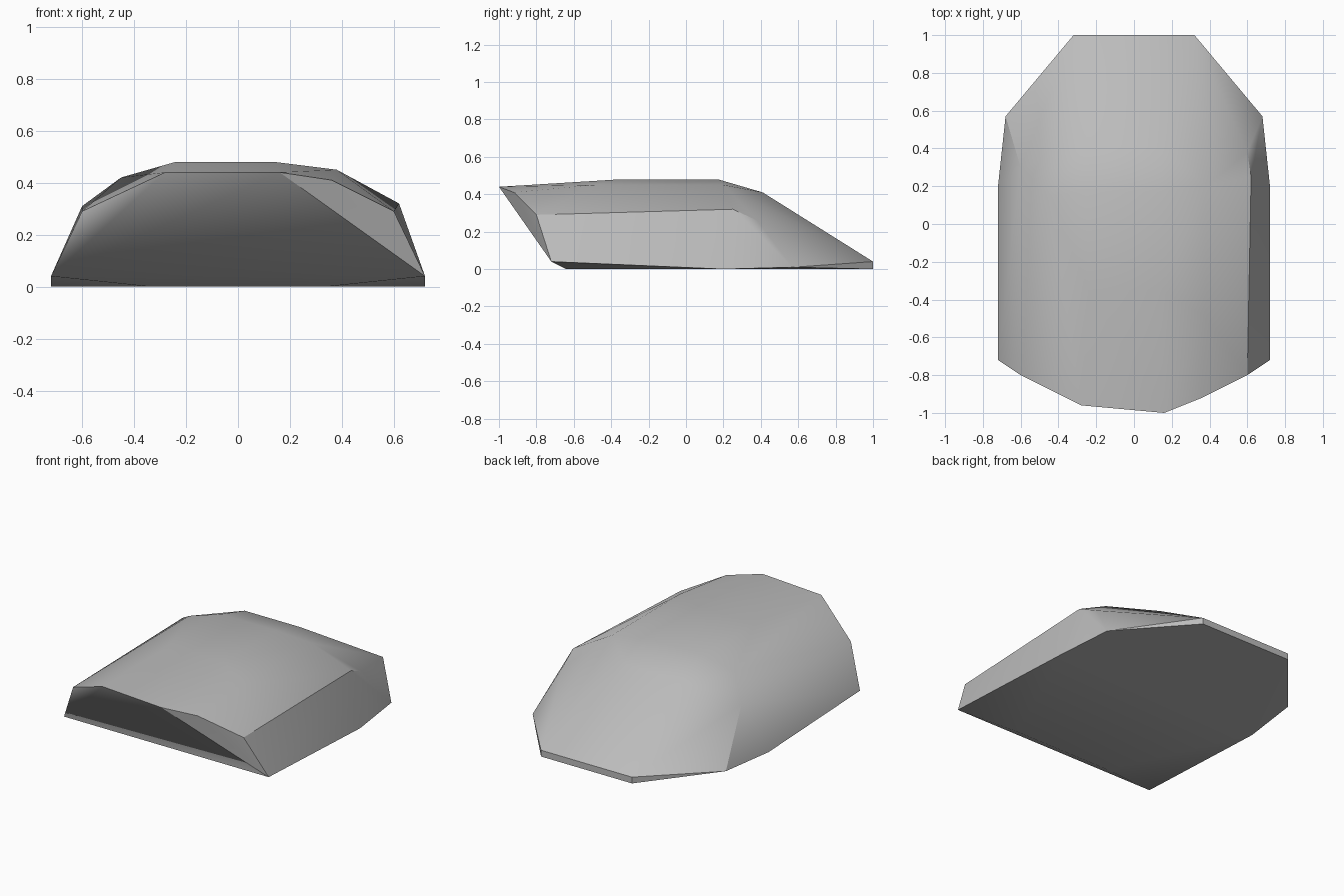
import bpy
import bmesh
import math

# Remove the default cube only
cube = bpy.data.objects.get("Cube")
if cube:
    bpy.data.objects.remove(cube, do_unlink=True)


def make_material(name, colour):
    material = bpy.data.materials.new(name)
    material.use_nodes = True
    material.diffuse_color = colour
    material.node_tree.nodes["Principled BSDF"].inputs["Base Color"].default_value = colour
    return material


def both_sides(points):
    """Return the points together with their mirror images across x."""
    return points + [(-x, y, z) for x, y, z in points]


def make_hull(name, points, material, sharp_angle):
    """Wrap the section points in one faceted convex skin."""
    bm = bmesh.new()
    for point in points:
        bm.verts.new(point)
    hull = bmesh.ops.convex_hull(bm, input=list(bm.verts))
    # Drop any point that ended up inside the skin
    loose = [v for v in bm.verts if not v.link_faces]
    bmesh.ops.delete(bm, geom=loose, context="VERTS")
    bmesh.ops.recalc_face_normals(bm, faces=list(bm.faces))
    mesh = bpy.data.meshes.new(name)
    bm.to_mesh(mesh)
    bm.free()
    mesh.materials.append(material)
    obj = bpy.data.objects.new(name, mesh)
    bpy.context.collection.objects.link(obj)
    bpy.ops.object.select_all(action="DESELECT")
    obj.select_set(True)
    bpy.context.view_layer.objects.active = obj
    bpy.ops.object.shade_smooth_by_angle(angle=math.radians(sharp_angle))
    return obj


# Symmetrical base outline: front corners, front lip, flanks and thin tail edge
base_outline = both_sides([
    (.72, -.72, .04), (.34, -.64, 0), (.72, .2, 0),
    (.68, .57, .01), (.32, 1, 0), (.32, 1, .04),
])

# Overhanging front rim, slightly uneven from side to side
front_rim = [
    (-.6, -.8, .29), (-.28, -.96, .44), (.16, -1, .44),
    (.36, -.92, .41), (.6, -.8, .29),
]

# Flat crown with its shoulders
crown = [
    (-.24, -.35, .48), (.14, -.35, .48), (.38, -.49, .45),
    (-.24, .17, .48), (.14, .17, .48), (.38, .2, .45), (-.45, .15, .42),
]

# Rear ridge where the crown breaks down to the tail
rear_ridge = [
    (-.6, .3, .31), (-.24, .41, .41), (.15, .41, .41), (.62, .25, .32),
    (.6, .38, .26),
]

grey = make_material("plain_grey", (.5, .5, .5, 1))
make_hull("shell_body", base_outline + front_rim + crown + rear_ridge, grey, 30)
